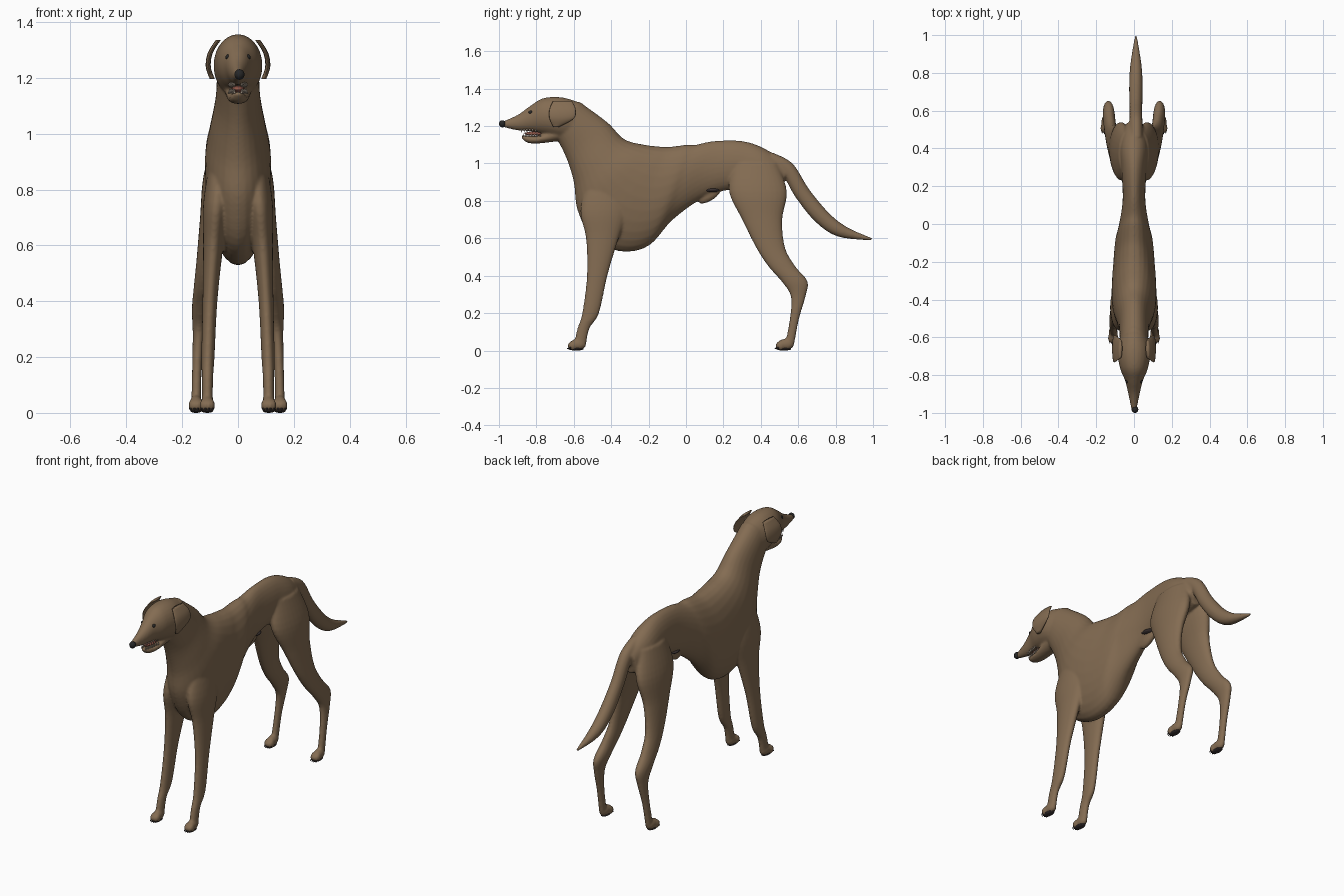
import bpy, bmesh, math
from mathutils import Vector, Matrix

cube = bpy.data.objects.get("Cube")
if cube:
    bpy.data.objects.remove(cube, do_unlink=True)


def material(name, *rgb):
    mat = bpy.data.materials.new(name)
    mat.use_nodes = True
    mat.diffuse_color = (*rgb, 1)
    shader = mat.node_tree.nodes["Principled BSDF"]
    shader.inputs["Base Color"].default_value = (*rgb, 1)
    shader.inputs["Roughness"].default_value = .8
    return mat


coat = material("brown coat", .23, .15, .085)
black = material("nose and eye black", .02, .02, .02)
dark_grey = material("claw and pad dark grey", .04, .03, .03)
ivory = material("tooth ivory", .6, .5, .4)
flesh = material("mouth red", .3, .1, .07)


def spline(before, start, end, after, t):
    """Point on a smooth curve from start to end."""
    leave, arrive = (end - before) / 2, (after - start) / 2
    ease = t * t * (3 - 2 * t)
    return (start.lerp(end, ease) + leave * t * (1 - t) ** 2
            - arrive * t * t * (1 - t))


def loft(bm, sections, side=1, sides=28, steps=5):
    """Skin oval sections: edge y, z, opposite edge y, z, centre x, half width."""
    keys = [Vector(section) for section in sections]
    keys = [keys[0], *keys, keys[-1]]
    smooth = [spline(*group, step / steps)
              for group in zip(keys, keys[1:], keys[2:], keys[3:])
              for step in range(steps)]
    smooth.append(keys[-1])
    rings = []
    for y, z, far_y, far_z, x, width in smooth:
        near, far = Vector((side * x, y, z)), Vector((side * x, far_y, far_z))
        middle, arm = (near + far) / 2, (near - far) / 2
        across = Vector((side * width, 0, 0))
        ring = []
        for index in range(sides):
            angle = math.tau * index / sides
            ring.append(bm.verts.new(middle + arm * math.cos(angle)
                                     + across * math.sin(angle)))
        rings.append(ring)
    for lower, upper in zip(rings, rings[1:]):
        for index in range(sides):
            previous = index - 1
            bm.faces.new((lower[previous], lower[index],
                          upper[index], upper[previous]))
    bm.faces.new(rings[0])
    bm.faces.new(rings[-1])


def ball(bm, centre, radii, tilt=0):
    matrix = (Matrix.Translation(centre) @ Matrix.Rotation(tilt, 4, 'X')
              @ Matrix.Diagonal((*radii, 1)))
    bmesh.ops.create_uvsphere(bm, u_segments=20, v_segments=12, radius=1, matrix=matrix)


def spike(bm, centre, radius, length, tilt):
    matrix = Matrix.Translation(centre) @ Matrix.Rotation(tilt, 4, 'X')
    bmesh.ops.create_cone(bm, cap_ends=True, segments=8, radius1=radius,
                          radius2=radius / 6, depth=length, matrix=matrix)


def finish(name, bm, mat):
    bmesh.ops.recalc_face_normals(bm, faces=bm.faces)
    for face in bm.faces:
        face.smooth = True
    mesh = bpy.data.meshes.new(name)
    bm.to_mesh(mesh)
    bm.free()
    mesh.materials.append(mat)
    obj = bpy.data.objects.new(name, mesh)
    bpy.context.collection.objects.link(obj)
    return obj


def upright(rows):
    """Head sections stand upright: y, top, bottom, half width."""
    return [(y, top, y, bottom, 0, width) for y, top, bottom, width in rows]


def limb(rows, reach, spread):
    """Leg sections lie level: z, front, rear. Legs splay and thin downwards."""
    return [(front, z, rear, z, reach - spread * z * z, .01 + .15 * (rear - front))
            for z, front, rear in rows]


# Neck, chest, loin and rump: topline y, z, underline y, z, half width
trunk = [(y, z, under_y, under_z, 0, width) for y, z, under_y, under_z, width in (
    (-.57, 1.33, -.7, 1.15, .075),
    (-.42, 1.22, -.64, 1.03, .08),
    (-.33, 1.13, -.6, .9, .1),
    (-.22, 1.1, -.58, .75, .117),
    (-.13, 1.09, -.5, .6, .117),
    (-.08, 1.09, -.35, .53, .11),
    (0, 1.1, -.2, .56, .1),
    (.05, 1.1, -.07, .7, .08),
    (.15, 1.12, .1, .82, .06),
    (.3, 1.12, .25, .86, .066),
    (.42, 1.08, .4, .84, .075),
    (.54, 1, .52, .87, .045))]

skull = upright((
    (-.98, 1.225, 1.195, .014),
    (-.9, 1.26, 1.177, .03),
    (-.83, 1.31, 1.172, .047),
    (-.76, 1.35, 1.155, .075),
    (-.66, 1.353, 1.13, .087),
    (-.55, 1.32, 1.12, .06)))

lower_jaw = upright((
    (-.88, 1.15, 1.138, .01),
    (-.85, 1.15, 1.112, .026),
    (-.79, 1.15, 1.107, .038),
    (-.68, 1.2, 1.12, .05)))

# Tail: upper edge y, z, lower edge y, z
tail = [(y, z, low_y, low_z, .01, .4 * math.hypot(y - low_y, z - low_z))
        for y, z, low_y, low_z in (
            (.46, 1.06, .45, .97),
            (.57, 1, .52, .93),
            (.66, .86, .585, .82),
            (.77, .73, .69, .69),
            (.87, .655, .81, .61),
            (1, .6, .99, .588))]

foreleg = limb((
    (.92, -.52, -.32),
    (.75, -.565, -.31),
    (.6, -.535, -.36),
    (.4, -.53, -.42),
    (.2, -.555, -.465),
    (.12, -.58, -.515),
    (.03, -.6, -.535)), .11, .06)

hind_leg = limb((
    (1, .25, .49),
    (.85, .23, .54),
    (.7, .3, .515),
    (.55, .375, .53),
    (.45, .44, .585),
    (.37, .51, .65),
    (.29, .56, .64),
    (.17, .555, .605),
    (.04, .53, .58)), .15, .115)

# Ear flap hangs level by level, bowing away from the cheek
ear = [(front, z, rear, z, .107 - 5 * (z - 1.25) ** 2, .009) for z, front, rear in (
    (1.335, -.71, -.61),
    (1.29, -.73, -.59),
    (1.24, -.73, -.6),
    (1.195, -.71, -.68))]

paws = {"front": (.11, -.588), "hind": (.15, .523)}
toe_offsets = [.012 * (toe - 1.5) for toe in range(4)]

# Body: all fleshy parts merged into one skin
bm = bmesh.new()
for part in (trunk, skull, lower_jaw, tail):
    loft(bm, part)
for side in (-1, 1):
    loft(bm, foreleg, side)
    loft(bm, hind_leg, side)
    for x, y in paws.values():
        ball(bm, (side * x, y + .01, .033), (.024, .045, .03))
        for offset in toe_offsets:
            toe_y = y - .026 + abs(offset) / 2
            ball(bm, (side * (x + offset), toe_y, .026), (.009, .022, .023))
ball(bm, (0, .125, .83), (.022, .07, .03), .55)
body = finish("body", bm, coat)
remesh = body.modifiers.new("merge", 'REMESH')
remesh.mode = 'VOXEL'
remesh.voxel_size = .0065
remesh.use_smooth_shade = True
relax = body.modifiers.new("relax", 'SMOOTH')
relax.iterations = 6

# Paired ears, eyes, claws and pads
for side, label in ((-1, "right"), (1, "left")):
    bm = bmesh.new()
    loft(bm, ear, side)
    finish(label + "_ear", bm, coat)

    bm = bmesh.new()
    ball(bm, (side * .034, -.83, 1.274), (.011, .012, .01))
    finish(label + "_eye", bm, black)

    for end, (x, y) in paws.items():
        bm = bmesh.new()
        ball(bm, (side * x, y, .008), (.021, .04, .008))
        for offset in toe_offsets:
            claw_y = y - .044 + abs(offset) / 2
            spike(bm, (side * (x + offset), claw_y, .013), .006, .018, 2)
        finish(f"{label}_{end}_claws_and_pad", bm, dark_grey)

# Nose, tongue and the bare patch under the loin
for name, mat, centre, radii in (
        ("nose", black, (.005, -.982, 1.212), (.018, .018, .019)),
        ("tongue", flesh, (0, -.805, 1.16), (.024, .06, .011)),
        ("belly_patch", dark_grey, (0, .135, .858), (.045, .05, .014))):
    bm = bmesh.new()
    ball(bm, centre, radii)
    finish(name, bm, mat)

# Teeth along both jaws
bm = bmesh.new()
for side in (-1, 1):
    for tooth in range(7):
        x, y = side * (.013 + .003 * tooth), -.87 + .015 * tooth
        spike(bm, (x, y - .01, 1.175), .005, .018, math.pi)
        spike(bm, (x, y, 1.152), .005, .016, 0)
finish("teeth", bm, ivory)
